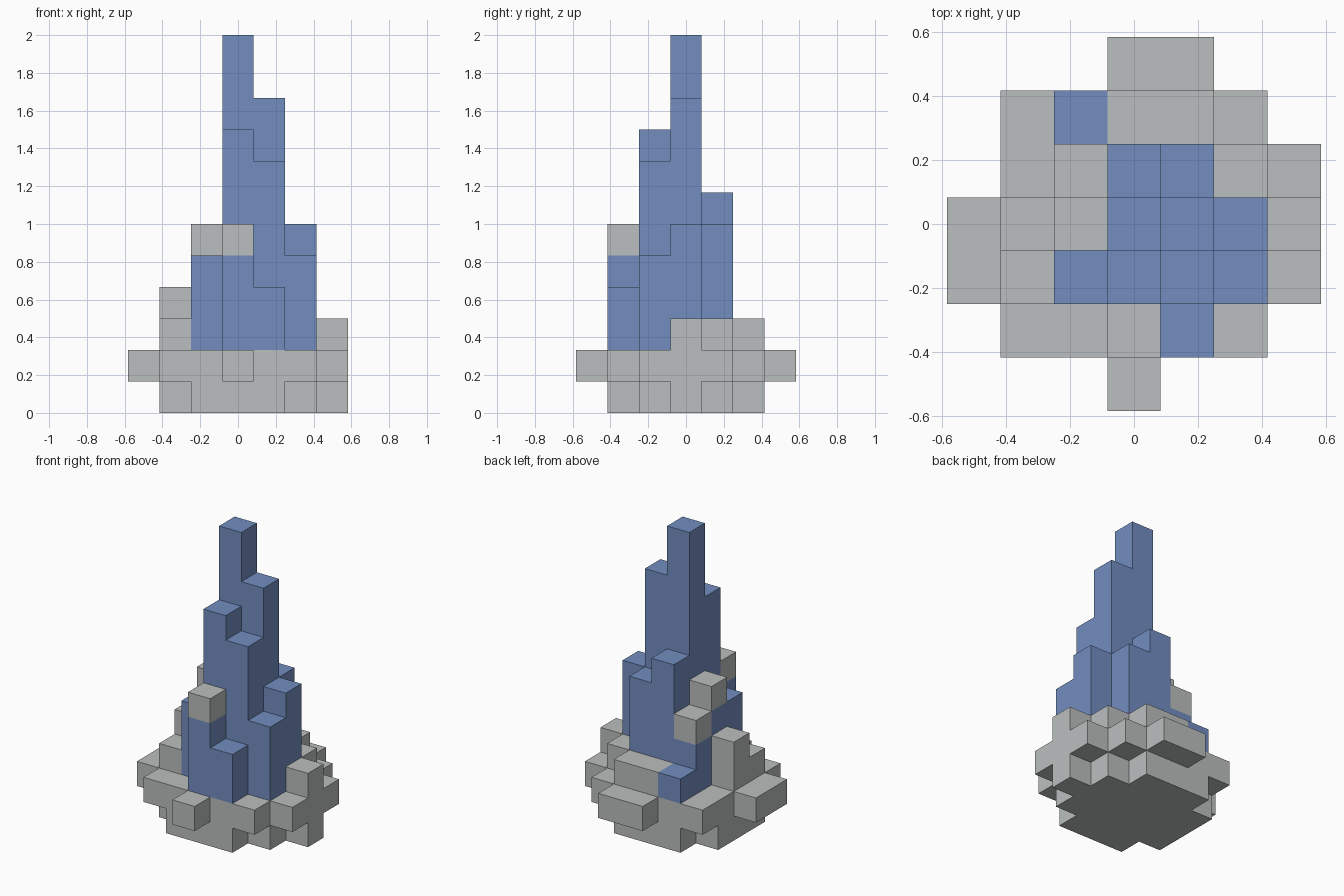
import bpy, bmesh
from mathutils import Vector

cube = bpy.data.objects.get("Cube")
if cube:
    bpy.data.objects.remove(cube, do_unlink=True)

CELL = 1 / 6
MID = 3  # middle cell of the seven by seven plan


def material(name, rgb):
    mat = bpy.data.materials.new(name)
    mat.use_nodes = True
    mat.diffuse_color = (*rgb, 1)
    mat.node_tree.nodes["Principled BSDF"].inputs["Base Color"].default_value = (*rgb, 1)
    return mat


def stack(plan, bottom):
    """Cells of a plan drawn back row first; each character is a column top (hex)."""
    cells = set()
    for row, line in enumerate(plan.split()):
        for i, top in enumerate(line):
            if top != ".":
                cells |= {(i, 6 - row, k) for k in range(bottom, int(top, 16))}
    return cells


def build(name, cells, solid, mat):
    """Skin the cells with faces wherever they meet open space."""
    bm = bmesh.new()
    for cell in cells:
        centre = Vector((cell[0] - MID, cell[1] - MID, cell[2] + 0.5))
        for axis in range(3):
            for sign in (-1, 1):
                near = list(cell)
                near[axis] += sign
                if tuple(near) in solid:
                    continue
                n, u, v = Vector(), Vector(), Vector()
                n[axis], u[(axis + 1) % 3] = sign / 2, 0.5
                v[(axis + 2) % 3] = sign / 2
                corners = (-u - v, u - v, u + v, v - u)
                bm.faces.new([bm.verts.new((centre + n + c) * CELL) for c in corners])
    bmesh.ops.remove_doubles(bm, verts=bm.verts[:], dist=0.001)
    bmesh.ops.dissolve_limit(bm, angle_limit=0.01, verts=bm.verts[:], edges=bm.edges[:])
    mesh = bpy.data.meshes.new(name)
    bm.to_mesh(mesh)
    bm.free()
    mesh.materials.append(mat)
    bpy.context.collection.objects.link(bpy.data.objects.new(name, mesh))


grey = material("stone_grey", (0.50, 0.52, 0.52))
blue = material("ice_blue", (0.17, 0.27, 0.53))

# Rounded foot, then the wider ledge above it
foot = stack("""....... ..111.. .11111. .111111 .11111. ..111.. .......""", 0)
ledge = stack("""...22.. .22222. .222222 2222222 2222222 .22222. ...2...""", 1)

# Stones piled against the spire
shoulders = stack("""....... ...33.. .....3. .4....3 .3..... ....... .......""", 2)

# Clustered columns of the spire
spire = stack("""....... ..3.... ..476.. ..5CA6. ..5985. ...54.. .......""", 2)

# Single stones sitting on low columns
caps = {(2, 3, 5), (2, 4, 4), (3, 1, 5)}

solid = foot | ledge | shoulders | spire | caps
build("stone_base", foot | ledge | shoulders, solid, grey)
build("crystal_spire", spire, solid, blue)
build("cap_stones", caps, solid, grey)
